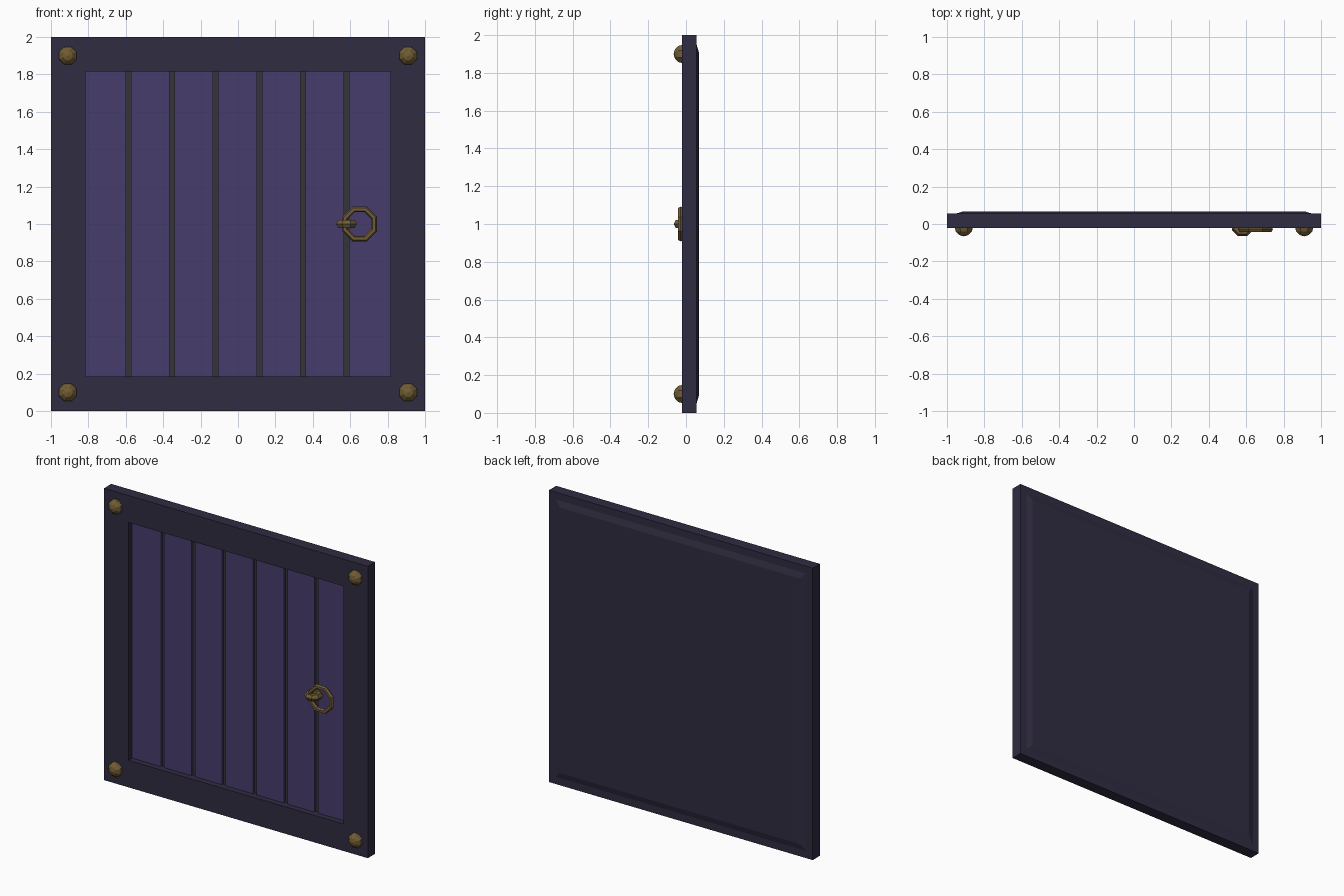
import bpy, bmesh
from math import pi
from mathutils import Matrix, Vector

if "Cube" in bpy.data.objects:
    bpy.data.objects.remove(bpy.data.objects["Cube"])


def material(name, rgb):
    m = bpy.data.materials.new(name)
    m.diffuse_color = (*rgb, 1)
    m.use_nodes = True
    m.node_tree.nodes["Principled BSDF"].inputs["Base Color"].default_value = m.diffuse_color
    return m


FRAME = material("dark_wood", (0.030, 0.025, 0.054))
PLANK = material("violet_wood", (0.062, 0.045, 0.150))
GROOVE = material("groove_grey", (0.035, 0.035, 0.038))
BRASS = material("old_brass", (0.165, 0.108, 0.035))


def add(name, bm, mat):
    bmesh.ops.recalc_face_normals(bm, faces=bm.faces[:])
    me = bpy.data.meshes.new(name)
    bm.to_mesh(me)
    bm.free()
    me.materials.append(mat)
    ob = bpy.data.objects.new(name, me)
    bpy.context.collection.objects.link(ob)
    return ob


def square_loops(name, loops, mat, cap=False, closed=False):
    """Skin square outlines given as (half size, y), centred on z = 1."""
    bm = bmesh.new()
    rings = [[bm.verts.new((sx * h, y, 1 + sz * h))
              for sx, sz in ((-1, -1), (1, -1), (1, 1), (-1, 1))] for h, y in loops]
    pairs = list(zip(rings, rings[1:]))
    if closed:
        pairs.append((rings[-1], rings[0]))
    for a, b in pairs:
        for i in range(4):
            j = (i + 1) % 4
            bm.faces.new((a[i], a[j], b[j], b[i]))
    if cap:
        bm.faces.new(rings[0])
        bm.faces.new(rings[-1])
    return add(name, bm, mat)


def box(name, x0, x1, y0, y1, z0, z1, mat):
    bm = bmesh.new()
    bmesh.ops.create_cube(bm, size=1)
    bmesh.ops.scale(bm, vec=(x1 - x0, y1 - y0, z1 - z0), verts=bm.verts)
    bmesh.ops.translate(bm, vec=((x0 + x1) / 2, (y0 + y1) / 2, (z0 + z1) / 2), verts=bm.verts)
    return add(name, bm, mat)


def torus(name, loc, major, minor, nmaj, nmin, rot, mat):
    bm = bmesh.new()
    turn = Matrix.Translation(loc) @ rot
    rings = []
    for i in range(nmaj):
        spin = Matrix.Rotation(2 * pi * (i + 0.5) / nmaj, 4, 'Z')
        ring = []
        for j in range(nmin):
            p = Matrix.Rotation(2 * pi * j / nmin, 4, 'Y') @ Vector((minor, 0, 0))
            ring.append(bm.verts.new(turn @ spin @ (p + Vector((major, 0, 0)))))
        rings.append(ring)
    for i in range(nmaj):
        a, b = rings[i], rings[(i + 1) % nmaj]
        for j in range(nmin):
            k = (j + 1) % nmin
            bm.faces.new((a[j], a[k], b[k], b[j]))
    return add(name, bm, mat)


# Square frame and raised back panel with chamfered rim
square_loops("frame", [(1, -0.022), (1, 0.056), (0.815, 0.056), (0.815, -0.022)],
             FRAME, closed=True)
square_loops("back_panel", [(0.95, 0.045), (0.95, 0.056), (0.91, 0.068)], FRAME, cap=True)

# Seven planks with narrow grooves between them
box("groove_backing", -0.815, 0.815, 0.035, 0.05, 0.185, 1.815, GROOVE)
edges = [-0.815, -0.585, -0.352, -0.12, 0.115, 0.348, 0.58, 0.815]
for i in range(7):
    x0 = edges[i] + (0.013 if i else 0)
    x1 = edges[i + 1] - (0.013 if i < 6 else 0)
    box(f"plank_{i + 1}", x0, x1, 0.018, 0.045, 0.185, 1.815, PLANK)

# Corner studs
for x in (-0.91, 0.91):
    for z in (0.1, 1.9):
        bm = bmesh.new()
        bmesh.ops.create_uvsphere(
            bm, u_segments=8, v_segments=6, radius=0.054,
            matrix=Matrix.Translation((x, -0.012, z)) @ Matrix.Rotation(pi / 2, 4, 'X')
            @ Matrix.Rotation(pi / 8, 4, 'Z'))
        add("corner_stud", bm, BRASS)

# Ring handle hanging in a small staple
torus("handle_ring", (0.65, -0.028, 1.0), 0.084, 0.016, 8, 6, Matrix.Rotation(pi / 2, 4, 'X'), BRASS)
torus("handle_staple", (0.58, -0.01, 1.0), 0.036, 0.024, 8, 6, Matrix.Identity(4), BRASS)
